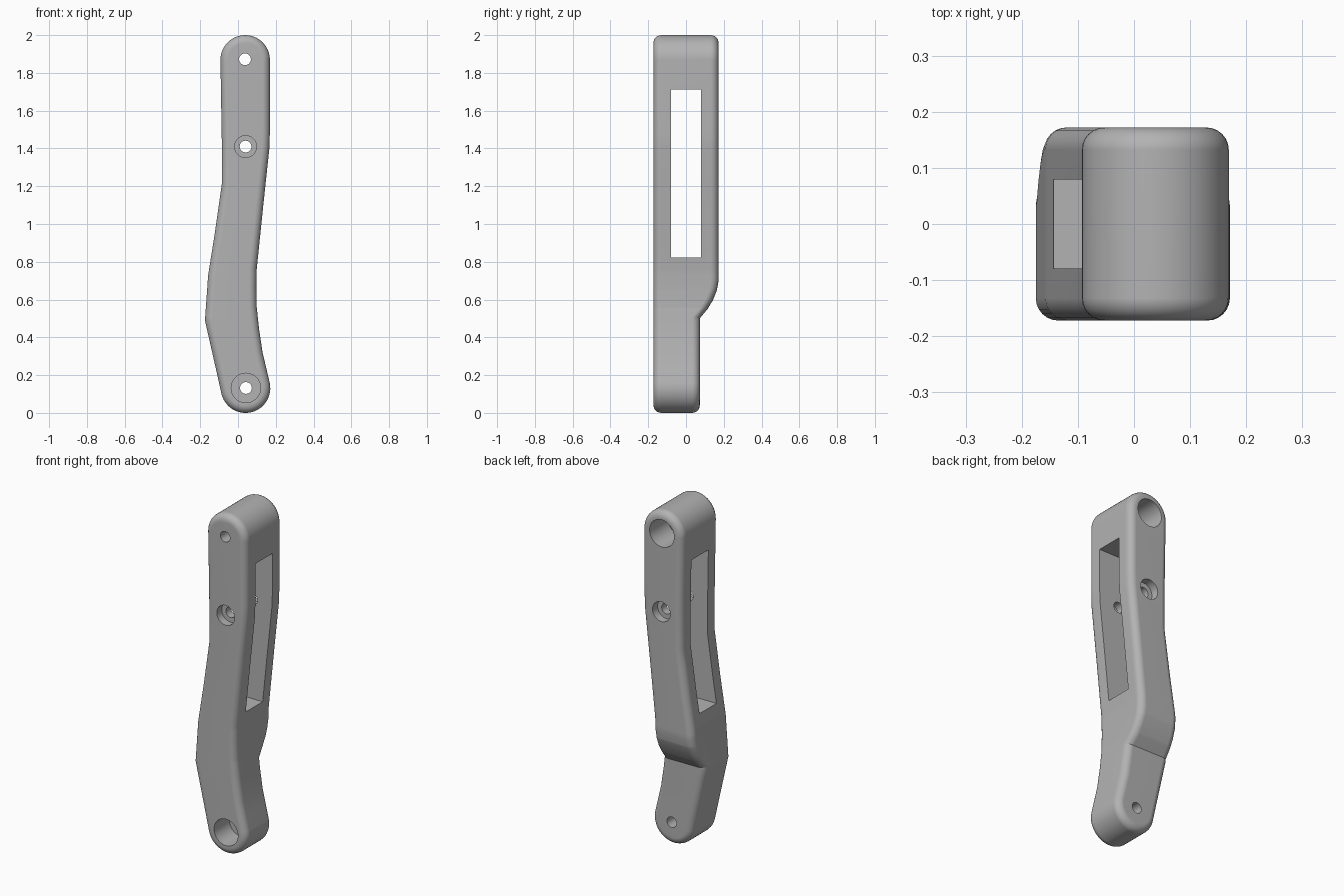
import bpy, bmesh, math
from mathutils import Vector, Matrix

cube = bpy.data.objects.get("Cube")
if cube:
    bpy.data.objects.remove(cube)

grey = bpy.data.materials.new("plain_grey")
grey.use_nodes = True
colour = (0.45, 0.45, 0.45, 1)
grey.diffuse_color = colour
grey.node_tree.nodes["Principled BSDF"].inputs["Base Color"].default_value = colour

HALF, FILLET, STEPS = 0.172, 0.04, 6
END_R, TOP_C, LOW_C = 0.131, Vector((0.038, 1.869)), Vector((0.04, 0.131))

# Edge lines of the bent arm and the step in its back, as (height, offset)
LEFT = [(0.1, -0.087), (0.49, -0.175), (0.73, -0.158), (0.95, -0.123), (1.21, -0.086),
        (1.45, -0.086), (1.869, -0.093)]
RIGHT = [(0.16, 0.168), (0.32, 0.13), (0.44, 0.112), (0.56, 0.099), (0.66, 0.097),
         (0.76, 0.099), (1.1, 0.134), (1.4, 0.166), (1.5, 0.169), (1.869, 0.169)]
BACK = [(0.505, 0.073), (0.525, 0.09), (0.555, 0.115), (0.6, 0.143), (0.65, 0.163), (0.7, HALF)]


def along(line, z):
    if z <= line[0][0]:
        return line[0][1]
    for (z0, a), (z1, b) in zip(line, line[1:]):
        if z <= z1:
            return a + (b - a) * (z - z0) / (z1 - z0)
    return line[-1][1]


def end_pair(centre, axis, angle):
    side = Vector((abs(axis.y), -axis.x * math.copysign(1, axis.y)))
    if axis.y < 0:
        side = Vector((-axis.y, axis.x))
    across = side * math.sin(angle) * END_R
    mid = centre + axis * math.cos(angle) * END_R
    return mid - across, mid + across


# Outline as matched left and right points, from the bottom end to the top end
angles = [math.radians(a) for a in (3, *range(10, 91, 8))]
pairs = [end_pair(LOW_C, Vector((0.236, -0.972)), a) for a in angles]
heights = sorted({z for z, _ in LEFT + RIGHT + BACK if 0.2 < z < 1.8} | {0.24})
pairs += [(Vector((along(LEFT, z), z)), Vector((along(RIGHT, z), z))) for z in heights]
pairs += [end_pair(TOP_C, Vector((0, 1)), a) for a in reversed(angles)]
rows = len(pairs)
outline = [p[1] for p in pairs] + [p[0] for p in reversed(pairs)]
count = len(outline)


def inset(i, amount):
    tangent = outline[(i + 1) % count] - outline[i - 1]
    tangent.normalize()
    return outline[i] + Vector((-tangent.y, tangent.x)) * amount


# Rings run front to back, drawing in at both ends to round the rims
bm = bmesh.new()
rings = []
curve = [math.pi / 2 * s / STEPS for s in range(STEPS + 1)]
for back in (False, True):
    for a in (reversed(curve) if back else curve):
        draw_in, depth = FILLET * (1 - math.sin(a)), FILLET * (1 - math.cos(a))
        ring = []
        for i in range(count):
            p = inset(i, draw_in)
            y = along(BACK, outline[i].y) - depth if back else depth - HALF
            ring.append(bm.verts.new((p.x, y, p.y)))
        rings.append(ring)
for a, b in zip(rings, rings[1:]):
    for i in range(count):
        j = (i + 1) % count
        bm.faces.new((a[i], a[j], b[j], b[i]))
for ring in (rings[0], rings[-1]):
    for i in range(rows - 1):
        bm.faces.new((ring[i], ring[i + 1], ring[count - 2 - i], ring[count - 1 - i]))
bmesh.ops.recalc_face_normals(bm, faces=bm.faces)


def make_object(name, mesh_data):
    mesh = bpy.data.meshes.new(name)
    mesh_data.to_mesh(mesh)
    mesh_data.free()
    mesh.materials.append(grey)
    obj = bpy.data.objects.new(name, mesh)
    bpy.context.collection.objects.link(obj)
    return obj


arm = make_object("bent_arm", bm)
bpy.context.view_layer.objects.active = arm
arm.select_set(True)


def cut(cutter):
    cutter.hide_render = True
    mod = arm.modifiers.new("cut", 'BOOLEAN')
    mod.operation, mod.solver, mod.object = 'DIFFERENCE', 'EXACT', cutter
    bpy.ops.object.modifier_apply(modifier=mod.name)
    bpy.data.objects.remove(cutter)


def bore(centre, z, radius, y0, y1):
    hole = bmesh.new()
    bmesh.ops.create_cone(hole, cap_ends=True, segments=40, radius1=radius, radius2=radius,
                          depth=y1 - y0,
                          matrix=Matrix.Translation((centre, (y0 + y1) / 2, z))
                          @ Matrix.Rotation(math.pi / 2, 4, 'X'))
    cut(make_object("bore_cutter", hole))


# Long slot through the sides
slot = bmesh.new()
bmesh.ops.create_cube(slot, size=1, matrix=Matrix.Translation((0, 0, 1.268))
                      @ Matrix.Diagonal((1, 0.158, 0.89, 1)))
cut(make_object("slot_cutter", slot))

# Screw holes with their counterbores
for x, z in ((0.037, 1.872), (0.04, 1.41), (0.042, 0.132)):
    bore(x, z, 0.031, -0.3, 0.3)
bore(0.037, 1.872, 0.08, 0.0, 0.3)
bore(0.042, 0.132, 0.078, -0.3, -0.03)
bore(0.04, 1.41, 0.058, -0.3, -0.125)
bore(0.04, 1.41, 0.058, 0.125, 0.3)

bpy.ops.object.shade_smooth_by_angle(angle=math.radians(25))
arm.modifiers.new("even_normals", 'WEIGHTED_NORMAL').keep_sharp = True
